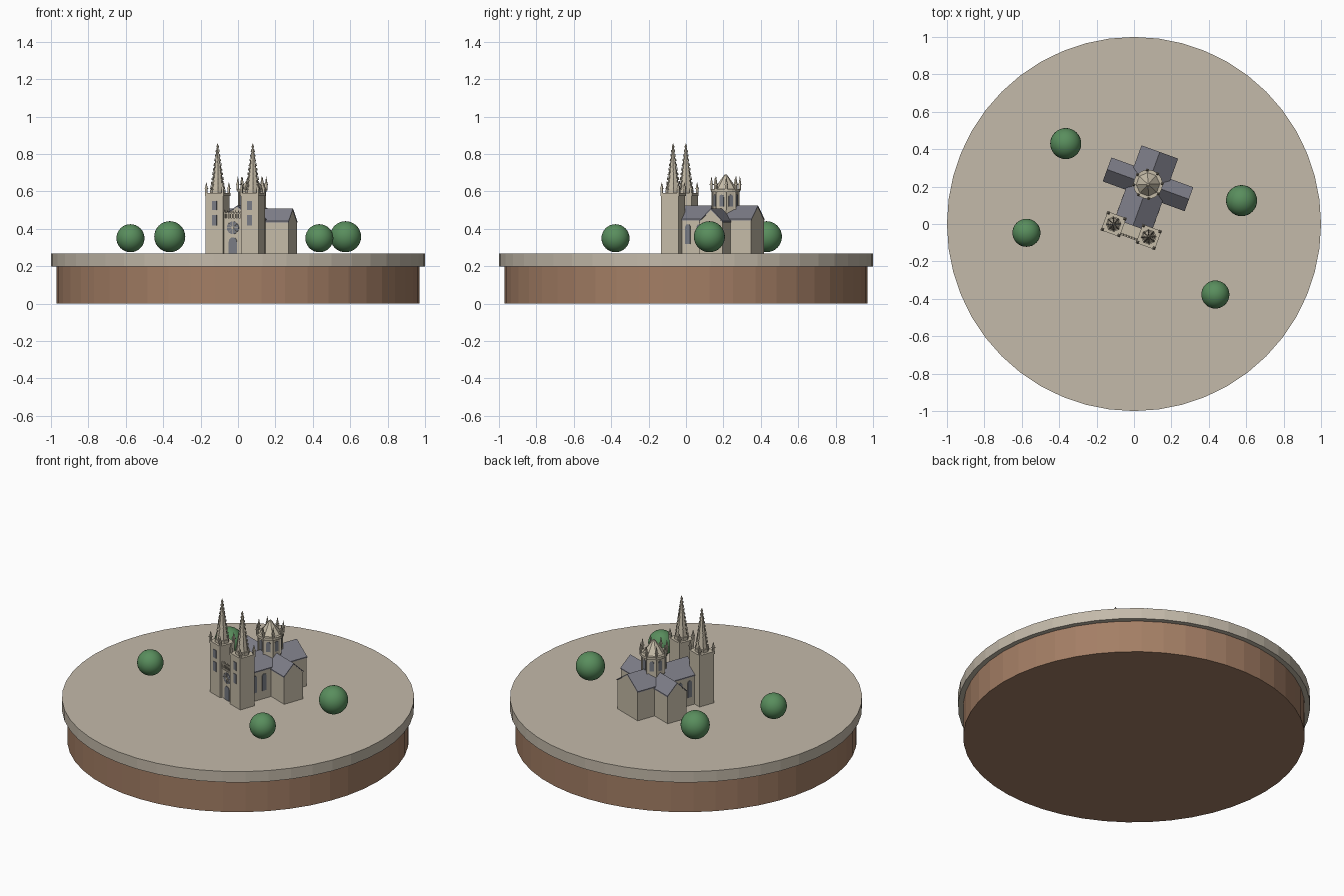
import bpy, bmesh, math
from mathutils import Matrix, Vector

cube = bpy.data.objects.get("Cube")
if cube:
    bpy.data.objects.remove(cube, do_unlink=True)


def material(name, rgb):
    m = bpy.data.materials.new(name)
    m.use_nodes = True
    m.diffuse_color = (*rgb, 1)
    m.node_tree.nodes["Principled BSDF"].inputs["Base Color"].default_value = (*rgb, 1)
    return m


PAVING = material("pale paving", (0.55, 0.49, 0.40))
EARTH = material("brown earth", (0.37, 0.21, 0.13))
STONE = material("cream stone", (0.56, 0.50, 0.39))
SLATE = material("grey slate", (0.21, 0.21, 0.25))
GLASS = material("blue grey glass", (0.19, 0.20, 0.23))
LEAF = material("leaf green", (0.10, 0.27, 0.11))

# The building is turned on the disc; its local x runs along the facade
SITE = Matrix.Translation((-0.015, -0.035, 0)) @ Matrix.Rotation(math.radians(-20), 4, "Z")
GROUND = 0.268


def finish(bm, name, mat, matrix=SITE, smooth=False):
    bmesh.ops.recalc_face_normals(bm, faces=bm.faces)
    bm.transform(matrix)
    mesh = bpy.data.meshes.new(name)
    bm.to_mesh(mesh)
    bm.free()
    mesh.materials.append(mat)
    for p in mesh.polygons:
        p.use_smooth = smooth
    ob = bpy.data.objects.new(name, mesh)
    bpy.context.collection.objects.link(ob)
    return ob


def box(bm, x, y, z0, z1, hx, hy):
    m = Matrix.Translation((x, y, (z0 + z1) / 2)) @ Matrix.Diagonal((2 * hx, 2 * hy, z1 - z0, 1))
    bmesh.ops.create_cube(bm, size=1, matrix=m)


def cone(bm, x, y, z0, z1, r0, r1, n=8, turn=0.0):
    m = Matrix.Translation((x, y, (z0 + z1) / 2)) @ Matrix.Rotation(turn, 4, "Z")
    bmesh.ops.create_cone(bm, cap_ends=True, segments=n, radius1=r0, radius2=r1,
                          depth=z1 - z0, matrix=m)


def pinnacle(bm, x, y, z, h, r):
    cone(bm, x, y, z, z + h * 0.4, r, r, 4, math.pi / 4)
    cone(bm, x, y, z + h * 0.4, z + h * 0.47, r * 1.5, r * 1.5, 4, math.pi / 4)
    cone(bm, x, y, z + h * 0.47, z + h, r * 1.1, 0.0006, 4, math.pi / 4)


def extrude_outline(bm, points, depth):
    face = bm.faces.new([bm.verts.new(p) for p in points])
    new = bmesh.ops.extrude_face_region(bm, geom=[face])["geom"]
    bmesh.ops.translate(bm, verts=[v for v in new if isinstance(v, bmesh.types.BMVert)], vec=depth)


def panel(bm, place, angle, w, z0, z1, arch=True):
    """Thin upright plate whose face points along angle (0 = +x)."""
    pts = [(-w, z0), (w, z0)]
    if arch:
        spring = z1 - w
        pts += [(w * math.cos(a), spring + w * math.sin(a))
                for a in (math.pi * i / 8 for i in range(9))]
    else:
        pts += [(w, z1), (-w, z1)]
    out = Vector((math.cos(angle), math.sin(angle), 0))
    side = Vector((-out.y, out.x, 0))
    base = Vector((*place, 0)) - out * 0.003
    extrude_outline(bm, [base + side * s + Vector((0, 0, z)) for s, z in pts], out * 0.006)


def ring_points(n, r, offset=0.0):
    for i in range(n):
        a = math.tau * (i + offset) / n
        yield a, r * math.cos(a), r * math.sin(a)


# Ground discs
for name, mat, r, z0, z1 in (("earth_base", EARTH, 0.97, 0, 0.2),
                             ("paved_ground", PAVING, 1.0, 0.2, GROUND)):
    bm = bmesh.new()
    cone(bm, 0, 0, z0, z1, r, r, 48)
    finish(bm, name, mat, Matrix())

# Round trees
TREES = [(-0.365, 0.43, 0.083), (0.575, 0.125, 0.083),
         (-0.575, -0.047, 0.075), (0.435, -0.377, 0.075)]
for i, (x, y, r) in enumerate(TREES):
    bm = bmesh.new()
    bmesh.ops.create_uvsphere(bm, u_segments=32, v_segments=16, radius=r)
    finish(bm, f"tree_{i + 1}", LEAF, Matrix.Translation((x, y, 0.275 + r)), True)


# Nave and transept: walls with gables, and roof slabs
def hall(name, half_w, start, end, eave, ridge, matrix):
    bm = bmesh.new()
    wall = [(-half_w, GROUND), (half_w, GROUND), (half_w, eave), (0, ridge), (-half_w, eave)]
    extrude_outline(bm, [(x, start, z) for x, z in wall], Vector((0, end - start, 0)))
    finish(bm, name + "_walls", STONE, matrix)
    bm = bmesh.new()
    w, t = half_w + 0.003, 0.007
    slab = [(-w, eave - 0.002), (0, ridge), (w, eave - 0.002),
            (w, eave - 0.002 + t), (0, ridge + t), (-w, eave - 0.002 + t)]
    extrude_outline(bm, [(x, start - 0.002, z) for x, z in slab],
                    Vector((0, end - start + 0.004, 0)))
    finish(bm, name + "_roof", SLATE, matrix)


CROSS = 0.263
hall("nave", 0.101, 0.03, 0.445, 0.447, 0.517, SITE)
hall("transept", 0.065, -0.231, 0.231, 0.437, 0.502,
     SITE @ Matrix.Translation((0, CROSS, 0)) @ Matrix.Rotation(math.pi / 2, 4, "Z"))

# Nave side windows
bm = bmesh.new()
for s in (1, -1):
    for y in (0.085, 0.15):
        panel(bm, (s * 0.102, y), 0 if s > 0 else math.pi, 0.014, 0.32, 0.425)
finish(bm, "nave_windows", GLASS)

# Crossing drum with cornice, pinnacles and ribbed cone
bm = bmesh.new()
cone(bm, 0, CROSS, 0.44, 0.6, 0.068, 0.068, 8, math.pi / 8)
finish(bm, "crossing_drum", STONE)
bm = bmesh.new()
cone(bm, 0, CROSS, 0.597, 0.613, 0.078, 0.078, 24)
finish(bm, "drum_cornice", STONE)
bm = bmesh.new()
cone(bm, 0, CROSS, 0.612, 0.69, 0.064, 0.006, 8, math.pi / 8)
finish(bm, "crossing_cone_roof", STONE)
bm = bmesh.new()
for a, x, y in ring_points(8, 0.076, 0.5):
    pinnacle(bm, x, CROSS + y, 0.605, 0.075, 0.007)
    cone(bm, x * 0.92, CROSS + y * 0.92, 0.5, 0.6, 0.005, 0.005, 4, a)
finish(bm, "drum_pinnacles", STONE)
bm = bmesh.new()
for a, x, y in ring_points(8, 0.063):
    panel(bm, (x, CROSS + y), a, 0.012, 0.52, 0.583)
finish(bm, "drum_windows", GLASS)

# Twin towers with openwork-style spires
TOP = 0.587
for side, tx in (("left", 0.1), ("right", -0.1)):
    bm = bmesh.new()
    box(bm, tx, 0, GROUND, TOP, 0.05, 0.05)
    box(bm, tx, 0, TOP - 0.012, TOP + 0.004, 0.053, 0.053)
    finish(bm, f"{side}_tower", STONE)

    bm = bmesh.new()
    for z0, z1 in ((0.417, 0.475), (0.5, 0.55)):
        panel(bm, (tx, -0.05), -math.pi / 2, 0.014, z0, z1, False)
    finish(bm, f"{side}_tower_windows", GLASS)

    bm = bmesh.new()
    for sx in (1, -1):
        for sy in (1, -1):
            pinnacle(bm, tx + sx * 0.047, sy * 0.047, TOP, 0.062, 0.008)
    finish(bm, f"{side}_tower_pinnacles", STONE)

    bm = bmesh.new()
    cone(bm, tx, 0, TOP, 0.61, 0.041, 0.041, 8, math.pi / 8)
    cone(bm, tx, 0, 0.61, 0.845, 0.034, 0.003, 8, math.pi / 8)
    cone(bm, tx, 0, 0.835, 0.842, 0.007, 0.007, 8)
    cone(bm, tx, 0, 0.842, 0.856, 0.006, 0.001, 8)
    finish(bm, f"{side}_spire", STONE)

    # Crockets climbing the spire edges
    bm = bmesh.new()
    for level in range(9):
        t = level / 9
        z = 0.612 + 0.225 * t
        for a, x, y in ring_points(8, 0.036 - 0.031 * t, 0.5):
            cone(bm, tx + x, y, z, z + 0.02 - 0.008 * t, 0.0045 - 0.002 * t, 0.0005, 4, a)
    finish(bm, f"{side}_spire_crockets", STONE)

# Facade between the towers, with an open gallery on top
FACE = -0.035
bm = bmesh.new()
box(bm, 0, 0, GROUND, 0.452, 0.055, -FACE)
finish(bm, "facade_wall", STONE)
bm = bmesh.new()
box(bm, 0, FACE, 0.45, 0.458, 0.052, 0.006)
box(bm, 0, FACE, 0.48, 0.487, 0.052, 0.006)
for i in range(7):
    x = (i - 3) * 0.0155
    box(bm, x, FACE, 0.456, 0.482, 0.003, 0.004)
    cone(bm, x, FACE, 0.487, 0.502, 0.004, 0.0005, 4, math.pi / 4)
finish(bm, "facade_gallery", STONE)
bm = bmesh.new()
panel(bm, (0, FACE), -math.pi / 2, 0.023, GROUND, 0.355)
finish(bm, "arched_door", GLASS)

# Rose window with stone tracery
def facing(z, y):
    return SITE @ Matrix.Translation((0, y, z)) @ Matrix.Rotation(math.pi / 2, 4, "X")


bm = bmesh.new()
cone(bm, 0, 0, -0.003, 0.003, 0.034, 0.034, 24)
finish(bm, "rose_window", GLASS, facing(0.406, FACE))
bm = bmesh.new()
cone(bm, 0, 0, 0, 0.003, 0.007, 0.007, 12)
for a, x, y in ring_points(8, 0.018):
    spoke = Matrix.Translation((x, y, 0.001)) @ Matrix.Rotation(a, 4, "Z")
    bmesh.ops.create_cube(bm, size=1, matrix=spoke @ Matrix.Diagonal((0.03, 0.002, 0.003, 1)))
finish(bm, "rose_tracery", STONE, facing(0.406, FACE - 0.003))
